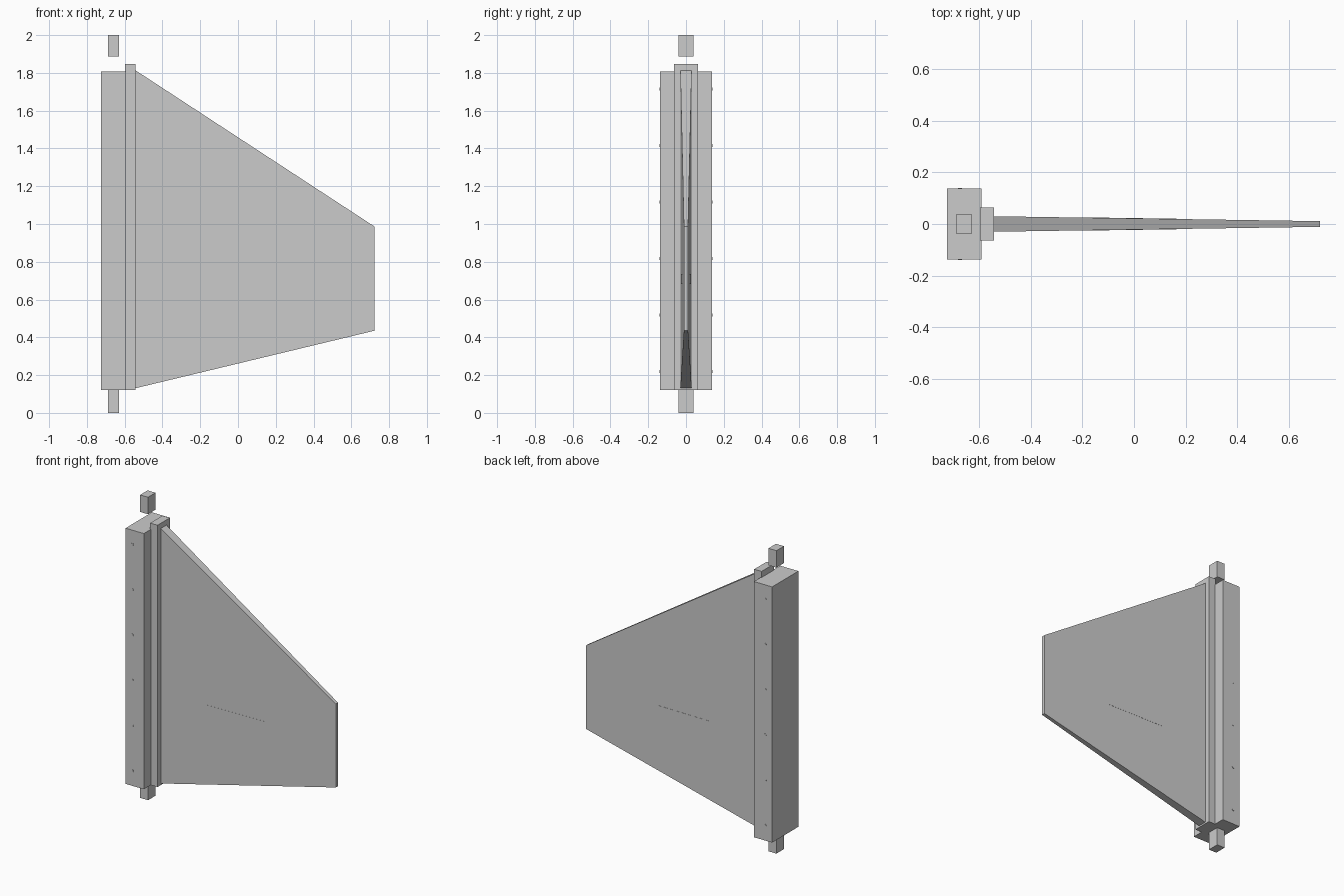
import bpy, math

if "Cube" in bpy.data.objects:
    bpy.data.objects.remove(bpy.data.objects["Cube"])


def mesh_object(name, verts, faces):
    me = bpy.data.meshes.new(name)
    me.from_pydata(verts, [], faces)
    me.update()
    ob = bpy.data.objects.new(name, me)
    bpy.context.collection.objects.link(ob)
    return ob


def slab(name, outline, half):
    """Extrude a counter-clockwise xz outline to both sides; half(x) is the half thickness."""
    n = len(outline)
    verts = [(x, -half(x), z) for x, z in outline] + [(x, half(x), z) for x, z in outline]
    faces = [tuple(range(n)), tuple(range(2 * n - 1, n - 1, -1))]
    faces += [(i, i + n, (i + 1) % n + n, (i + 1) % n) for i in range(n)]
    return mesh_object(name, verts, faces)


def box(name, x0, x1, half_y, z0, z1):
    return slab(name, [(x0, z0), (x1, z0), (x1, z1), (x0, z1)], lambda x: half_y)


def blade_half(x):
    t = (x + 0.545) / (0.722 + 0.545)
    return 0.03 + (0.011 - 0.03) * t


# hinge post, mounting strip and the two pivot pins
box("hinge_post", -0.725, -0.592, 0.137, 0.12, 1.808)
box("mounting_strip", -0.597, -0.543, 0.064, 0.12, 1.848)
box("lower_pin", -0.688, -0.63, 0.039, 0.0, 0.12)
box("upper_pin", -0.688, -0.63, 0.039, 1.888, 2.0)

# tapered blade
slab("blade", [(-0.545, 0.13), (0.722, 0.435), (0.722, 0.987), (-0.545, 1.815)], blade_half)

# handle panel, nearly flush with both blade sides
slab("handle_panel", [(-0.215, 0.683), (0.212, 0.683), (0.212, 0.736), (-0.215, 0.736)],
     lambda x: blade_half(x) + 0.001)

# rivets on the front and back of the post
for side in (-1, 1):
    for i in range(6):
        bpy.ops.mesh.primitive_cylinder_add(
            vertices=8, radius=0.008, depth=0.006,
            location=(-0.675, side * 0.136, 0.22 + 0.299 * i),
            rotation=(math.pi / 2, 0, 0))
        bpy.context.object.name = f"{'front' if side < 0 else 'back'}_rivet_{i + 1}"
